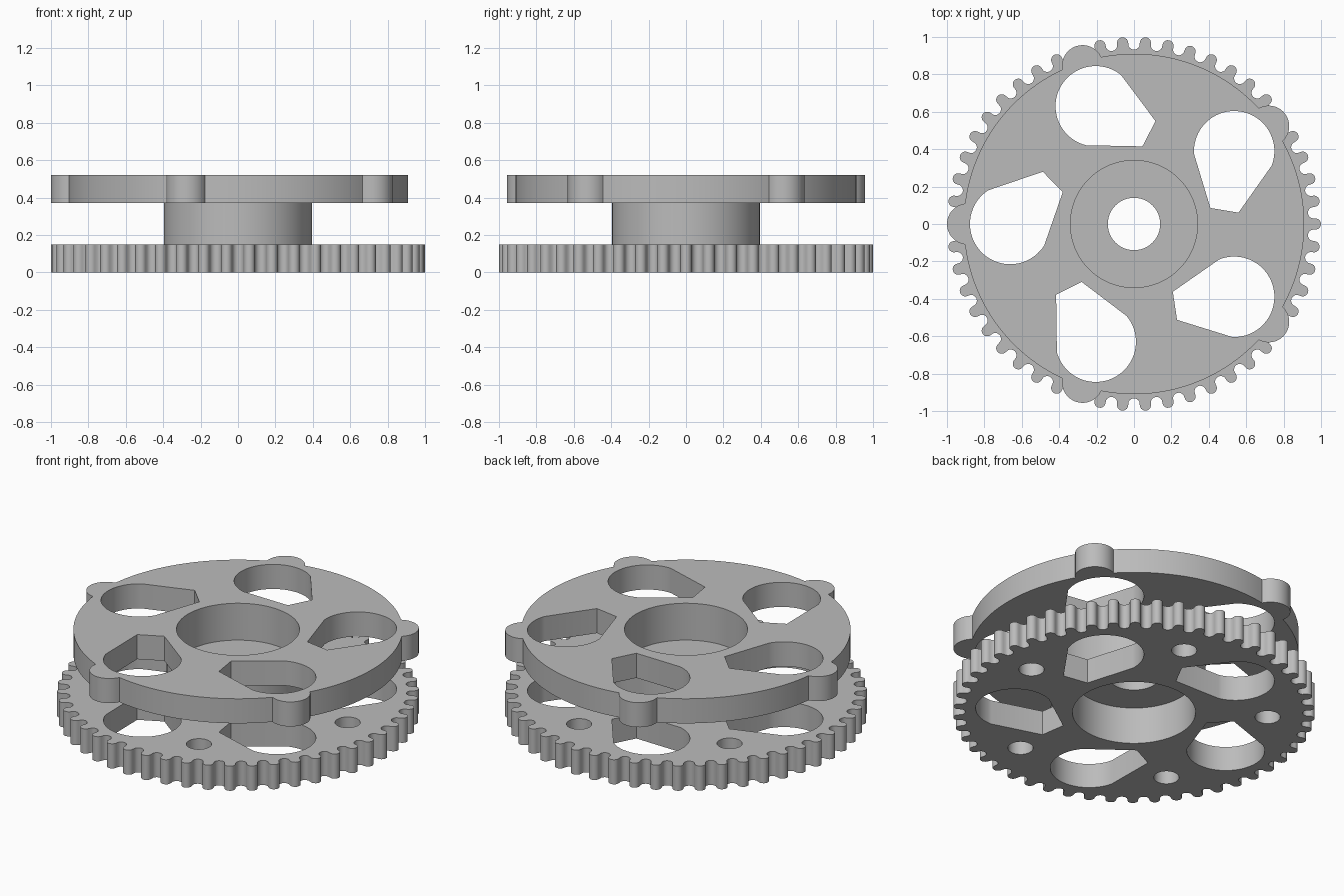
import bpy
import bmesh
from math import cos, sin, acos, atan2, pi, radians
from mathutils import Vector, Matrix

cube = bpy.data.objects.get("Cube")
if cube:
    bpy.data.objects.remove(cube, do_unlink=True)

grey = bpy.data.materials.new("machined_grey")
grey.use_nodes = True
colour = (0.5, 0.5, 0.5, 1)
grey.diffuse_color = colour
grey.node_tree.nodes["Principled BSDF"].inputs["Base Color"].default_value = colour

SPOKES = 5
STEP = 2 * pi / SPOKES
BORE = 0.34


def arc(centre, radius, start, end, steps):
    """Points along an arc, both ends included."""
    return [Vector((centre[0] + radius * cos(start + (end - start) * i / steps),
                    centre[1] + radius * sin(start + (end - start) * i / steps)))
            for i in range(steps + 1)]


def circle(centre, radius, steps):
    return arc(centre, radius, 0, 2 * pi, steps)[:-1]


def turned(points, angle):
    rot = Matrix.Rotation(angle, 2)
    return [rot @ p for p in points]


def finish(obj):
    obj.data.materials.clear()
    obj.data.materials.append(grey)
    bpy.ops.object.select_all(action='DESELECT')
    obj.select_set(True)
    bpy.context.view_layer.objects.active = obj
    bpy.ops.object.shade_smooth_by_angle(angle=radians(28))


def add_mesh(name, mesh):
    obj = bpy.data.objects.new(name, mesh)
    bpy.context.collection.objects.link(obj)
    finish(obj)


def plate(name, loops, bottom, top):
    """Flat plate: first loop is the outline, the others are holes."""
    curve = bpy.data.curves.new(name, 'CURVE')
    curve.dimensions = '2D'
    curve.fill_mode = 'BOTH'
    curve.extrude = (top - bottom) / 2
    for loop in loops:
        spline = curve.splines.new('POLY')
        spline.points.add(len(loop) - 1)
        for point, p in zip(spline.points, loop):
            point.co = (p.x, p.y, 0, 1)
        spline.use_cyclic_u = True
    helper = bpy.data.objects.new(name + "_outline", curve)
    bpy.context.collection.objects.link(helper)
    bpy.context.view_layer.update()
    graph = bpy.context.evaluated_depsgraph_get()
    mesh = bpy.data.meshes.new_from_object(helper.evaluated_get(graph))
    bpy.data.objects.remove(helper, do_unlink=True)
    mesh.name = name
    bm = bmesh.new()
    bm.from_mesh(mesh)
    bmesh.ops.remove_doubles(bm, verts=bm.verts, dist=0.0002)
    bmesh.ops.translate(bm, verts=bm.verts, vec=(0, 0, (top + bottom) / 2))
    bmesh.ops.recalc_face_normals(bm, faces=bm.faces)
    bm.to_mesh(mesh)
    bm.free()
    add_mesh(name, mesh)


# Teardrop windows shared by both plates
first = radians(108)
window_centre = Vector((0.662 * cos(first), 0.662 * sin(first)))
window = arc(window_centre, 0.215, radians(51), radians(256), 40)
window += [Vector((0.045, 0.415)), Vector((0.115, 0.55))]
windows = [turned(window, i * STEP) for i in range(SPOKES)]
bore = circle((0, 0), BORE, 96)

# Toothed lower plate: rounded teeth alternating with rounded gullets
TEETH = 50
pitch = 2 * pi / TEETH
tooth = arc((0.97, 0), 0.03, radians(-94), radians(94), 10)
gullet = arc((0.963, 0), 0.031, radians(266), radians(94), 10)[1:-1]
gear = []
for i in range(TEETH):
    gear += turned(tooth, i * pitch) + turned(gullet, (i + 0.5) * pitch)
bolt_holes = [turned(circle((0.74, 0), 0.07, 32), i * STEP) for i in range(SPOKES)]
plate("toothed_plate", [gear, bore] + windows + bolt_holes, 0, 0.15)

# Lobed upper plate: round rim with five rounded lobes
RIM, LOBE_AT, LOBE = 0.91, 0.89, 0.11
half = acos((RIM ** 2 + LOBE_AT ** 2 - LOBE ** 2) / (2 * RIM * LOBE_AT))
sweep = atan2(RIM * sin(half), RIM * cos(half) - LOBE_AT)
lobe = arc((LOBE_AT, 0), LOBE, -sweep, sweep, 16)
rim = arc((0, 0), RIM, half, STEP - half, 28)[1:-1]
outline = []
for i in range(SPOKES):
    outline += turned(lobe + rim, pi + i * STEP)
plate("lobed_plate", [outline, bore] + windows, 0.37, 0.52)

# Hub between the plates, with an inner web and a small centre hole
profile = [(0.395, 0.15), (0.395, 0.37), (BORE, 0.37), (BORE, 0.295),
           (0.14, 0.295), (0.14, 0.225), (BORE, 0.225), (BORE, 0.15)]
bm = bmesh.new()
ring = [bm.verts.new((r, 0, z)) for r, z in profile]
edges = [bm.edges.new((a, b)) for a, b in zip(ring, ring[1:] + ring[:1])]
bmesh.ops.spin(bm, geom=ring + edges, cent=(0, 0, 0), axis=(0, 0, 1),
               angle=2 * pi, steps=96, use_merge=True)
bmesh.ops.remove_doubles(bm, verts=bm.verts, dist=0.0002)
bmesh.ops.recalc_face_normals(bm, faces=bm.faces)
hub_mesh = bpy.data.meshes.new("hub")
bm.to_mesh(hub_mesh)
bm.free()
add_mesh("hub", hub_mesh)
